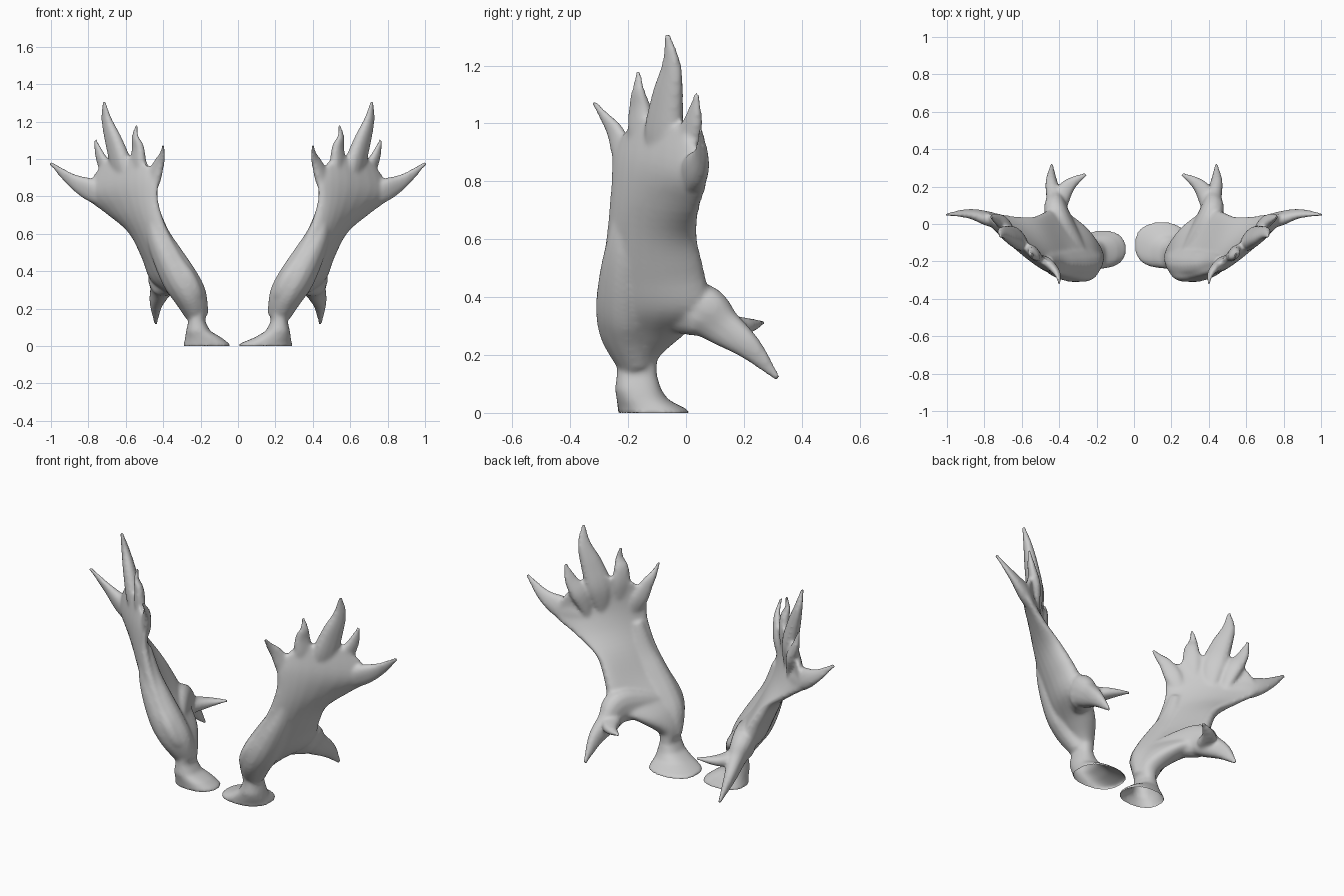
import bpy, bmesh
from math import cos, sin, pi, copysign
from mathutils import Vector

if "Cube" in bpy.data.objects:
    bpy.data.objects.remove(bpy.data.objects["Cube"])

PALM_N = Vector((0.78, -0.6, -0.25))   # outer face direction of the palm
OUTER_N = Vector((0.35, -0.9, -0.25))
BROW_N = Vector((0.95, -0.3, -0.1))
X, Z = Vector((1, 0, 0)), Vector((0, 0, 1))


def spline(rows, steps=5):
    """Catmull-Rom through rows of numbers."""
    p = [Vector(r) for r in rows]
    p = [p[0]] + p + [p[-1]]
    out = []
    for i in range(1, len(p) - 2):
        a, b, c, d = p[i - 1:i + 3]
        for k in range(steps):
            t = k / steps
            out.append(0.5 * (2 * b + (c - a) * t + (2 * a - 5 * b + 4 * c - d) * t * t
                              + (3 * b - a - 3 * c + d) * t ** 3))
    return out + [p[-1]]


def full(v):
    """Squarer, fuller ellipse."""
    return copysign(abs(v) ** 0.85, v)


def loft(bm, rows, normal, sides=24):
    """Skin of ellipses; row = front edge xyz, back edge xyz, thickness, lift, bow."""
    rings = []
    for r in rows:
        a, b = Vector(r[0:3]), Vector(r[3:6])
        half = (b - a) / 2
        w = half.normalized()
        n = (normal - w * normal.dot(w)).normalized()
        ring = []
        for i in range(sides):
            t = 2 * pi * i / sides
            p = (a + b) / 2 + half * full(cos(t)) + n * (r[6] / 2 * full(sin(t)))
            arch = sin(t) ** 2
            p += Vector((0, 0, r[7] * arch)) + n * (r[8] * arch)
            ring.append(bm.verts.new(p))
        rings.append(ring)
    for lo, hi in zip(rings, rings[1:]):
        for i in range(sides):
            j = (i + 1) % sides
            bm.faces.new((lo[i], lo[j], hi[j], hi[i]))
    bm.faces.new(rings[0][::-1])
    bm.faces.new(rings[-1])


def tine(bm, path, normal, flat):
    """Flattened tapering spike; path = xyz, half width."""
    pts = spline(path)
    rows = []
    for i, q in enumerate(pts):
        c = Vector(q[0:3])
        d = Vector(pts[min(i + 1, len(pts) - 1)][0:3]) - Vector(pts[max(i - 1, 0)][0:3])
        w = d.cross(normal).normalized() * max(q[3], 0.01)
        rows.append((*(c - w), *(c + w), max(2 * flat * q[3], 0.02), 0, 0))
    loft(bm, rows, normal, 14)


PALM = [
    (.225, -.24, .12, .215, -.10, .12, .09, 0, 0),
    (.215, -.245, .20, .22, -.095, .19, .105, 0, 0),
    (.22, -.29, .28, .30, .00, .275, .14, .01, .015),
    (.25, -.305, .37, .425, .08, .35, .15, .02, .025),
    (.32, -.29, .48, .485, .06, .49, .125, 0, .025),
    (.39, -.27, .62, .56, .035, .61, .105, 0, .022),
    (.43, -.255, .77, .70, .045, .71, .085, .01, .015),
    (.43, -.25, .88, .81, .07, .80, .07, .03, .01),
    (.44, -.235, .93, .77, .045, .91, .045, .10, 0),
]
TINES = [
    ([(.49, -.19, .76, .015), (.46, -.21, .87, .048), (.425, -.245, .97, .036),
      (.405, -.28, 1.02, .022), (.40, -.32, 1.075, .009)], PALM_N, .6),
    ([(.54, -.15, .82, .015), (.535, -.155, .96, .05), (.535, -.16, 1.06, .042),
      (.55, -.165, 1.12, .024), (.54, -.165, 1.185, .009)], PALM_N, .6),
    ([(.60, -.085, .78, .015), (.62, -.08, .94, .07), (.66, -.065, 1.08, .062),
      (.70, -.05, 1.2, .038), (.717, -.065, 1.31, .011)], PALM_N, .6),
    ([(.65, -.03, .78, .015), (.69, .0, .92, .05), (.735, .025, 1.01, .036),
      (.765, .037, 1.105, .009)], PALM_N, .6),
    ([(.58, -.07, .74, .015), (.69, -.01, .785, .045), (.79, .03, .835, .062),
      (.89, .055, .888, .038), (1.005, .05, .98, .01)], OUTER_N, .55),
]
# main beam thickening the front of the palm, on its outer face
BEAM = ([(.22, -.17, .16, .06), (.26, -.205, .27, .088), (.31, -.215, .36, .093),
         (.375, -.215, .48, .08), (.43, -.21, .60, .06), (.465, -.205, .75, .035)], PALM_N, 1)
BROW = [
    ([(.28, -.15, .34, .05), (.35, -.05, .355, .08), (.41, .05, .355, .095), (.42, .13, .295, .068),
      (.44, .22, .225, .045), (.44, .32, .115, .01)], BROW_N, .7),
    ([(.42, .04, .32, .02), (.40, .12, .305, .05), (.37, .18, .30, .045),
      (.325, .225, .303, .03), (.255, .268, .313, .009)], Z, .75),
]


def antler(name, side, inner, back):
    bm = bmesh.new()
    # flared burr foot
    cx, w = (inner + .295) / 2, .295 - inner
    burr = [
        (cx, -.235, -.004, cx, back, -.004, w),
        (cx, -.235, .012, cx, back - .01, .012, w * .96),
        (.185, -.24, .045, .185, -.06, .045, .195),
        (.213, -.245, .08, .213, -.085, .08, .13),
        (.22, -.24, .13, .22, -.10, .13, .092),
        (.22, -.235, .18, .22, -.10, .18, .09),
    ]
    loft(bm, [(*r, 0, 0) for r in burr], X)
    # palm, beam, crown tines and rear fork
    loft(bm, spline(PALM), PALM_N)
    for path, normal, flat in TINES + BROW + [BEAM]:
        tine(bm, path, normal, flat)
    for v in bm.verts:
        v.co.x *= side
    bmesh.ops.recalc_face_normals(bm, faces=bm.faces)
    me = bpy.data.meshes.new(name)
    bm.to_mesh(me)
    bm.free()
    ob = bpy.data.objects.new(name, me)
    bpy.context.collection.objects.link(ob)
    # fuse the parts into one skin
    bpy.context.view_layer.objects.active = ob
    ob.select_set(True)
    m = ob.modifiers.new("fuse", 'REMESH')
    m.mode, m.voxel_size = 'VOXEL', 0.009
    bpy.ops.object.modifier_apply(modifier="fuse")
    m = ob.modifiers.new("soften", 'SMOOTH')
    m.factor, m.iterations = 0.5, 10
    bpy.ops.object.modifier_apply(modifier="soften")
    # open underside of the foot
    bm = bmesh.new()
    bm.from_mesh(ob.data)
    bm.normal_update()
    low = [f for f in bm.faces if f.normal.z < -.8 and f.calc_center_median().z < .012]
    bmesh.ops.delete(bm, geom=low, context='FACES')
    for v in bm.verts:
        v.co.z = max(v.co.z, 0)
    bm.to_mesh(ob.data)
    bm.free()
    bpy.ops.object.shade_smooth_by_angle(angle=1.0)
    ob.select_set(False)


antler("right_antler", 1, 0.0, 0.015)
antler("left_antler", -1, 0.04, -0.03)
